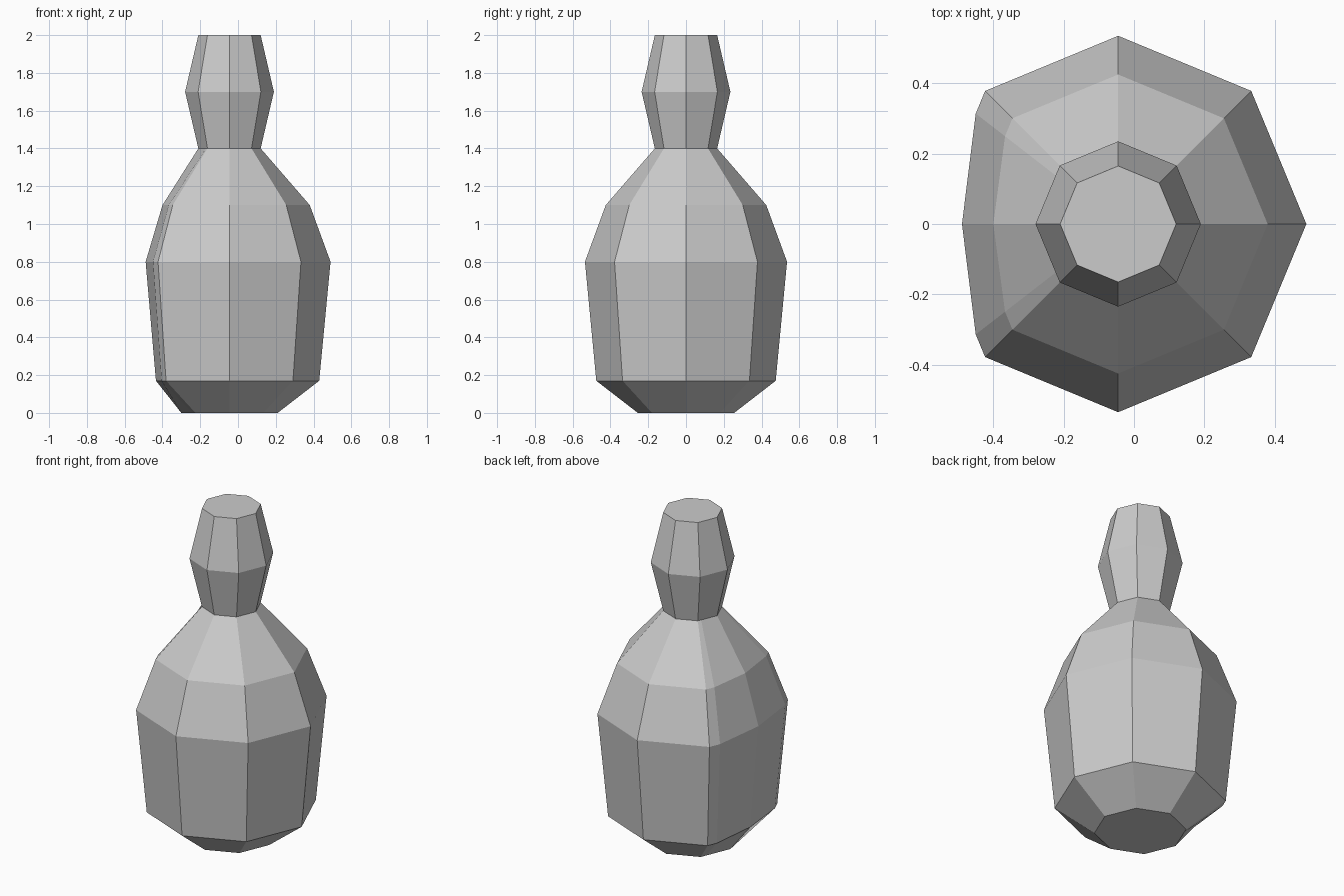
import bpy, bmesh
from math import cos, sin, radians

if "Cube" in bpy.data.objects:
    bpy.data.objects.remove(bpy.data.objects["Cube"])

CX = -0.045      # axis of the turned shape
CUT = 0.17       # how far along the side edge the flattened area starts

# height, radius, left corner flattening
profile = [
    (0.00, 0.255, 1.00),
    (0.17, 0.475, 0.82),
    (0.80, 0.535, 0.83),
    (1.10, 0.425, 0.835),
    (1.40, 0.165, 1.00),
    (1.70, 0.235, 1.00),
    (2.00, 0.165, 1.00),
]


def ring_points(z, r, k):
    """Octagon with its left corner pressed in."""
    p = [(r * cos(radians(45 * i)), r * sin(radians(45 * i))) for i in range(8)]

    def along(a, b):
        return tuple(u + (v - u) * CUT for u, v in zip(a, b))

    pts = p[:4] + [along(p[3], p[4]), (-r * k, 0), along(p[5], p[4])] + p[5:]
    return [(CX + x, y, z) for x, y in pts]


# Bottle body: rings joined into one closed shell
bm = bmesh.new()
rings = [[bm.verts.new(co) for co in ring_points(*row)] for row in profile]
for low, high in zip(rings, rings[1:]):
    n = len(low)
    for i in range(n):
        j = (i + 1) % n
        bm.faces.new((low[i], low[j], high[j], high[i]))

# Base and top caps
bm.faces.new(rings[0][::-1])
bm.faces.new(rings[-1])
bmesh.ops.recalc_face_normals(bm, faces=bm.faces[:])

mesh = bpy.data.meshes.new("bottle")
bm.to_mesh(mesh)
bm.free()
bpy.context.collection.objects.link(bpy.data.objects.new("bottle", mesh))
